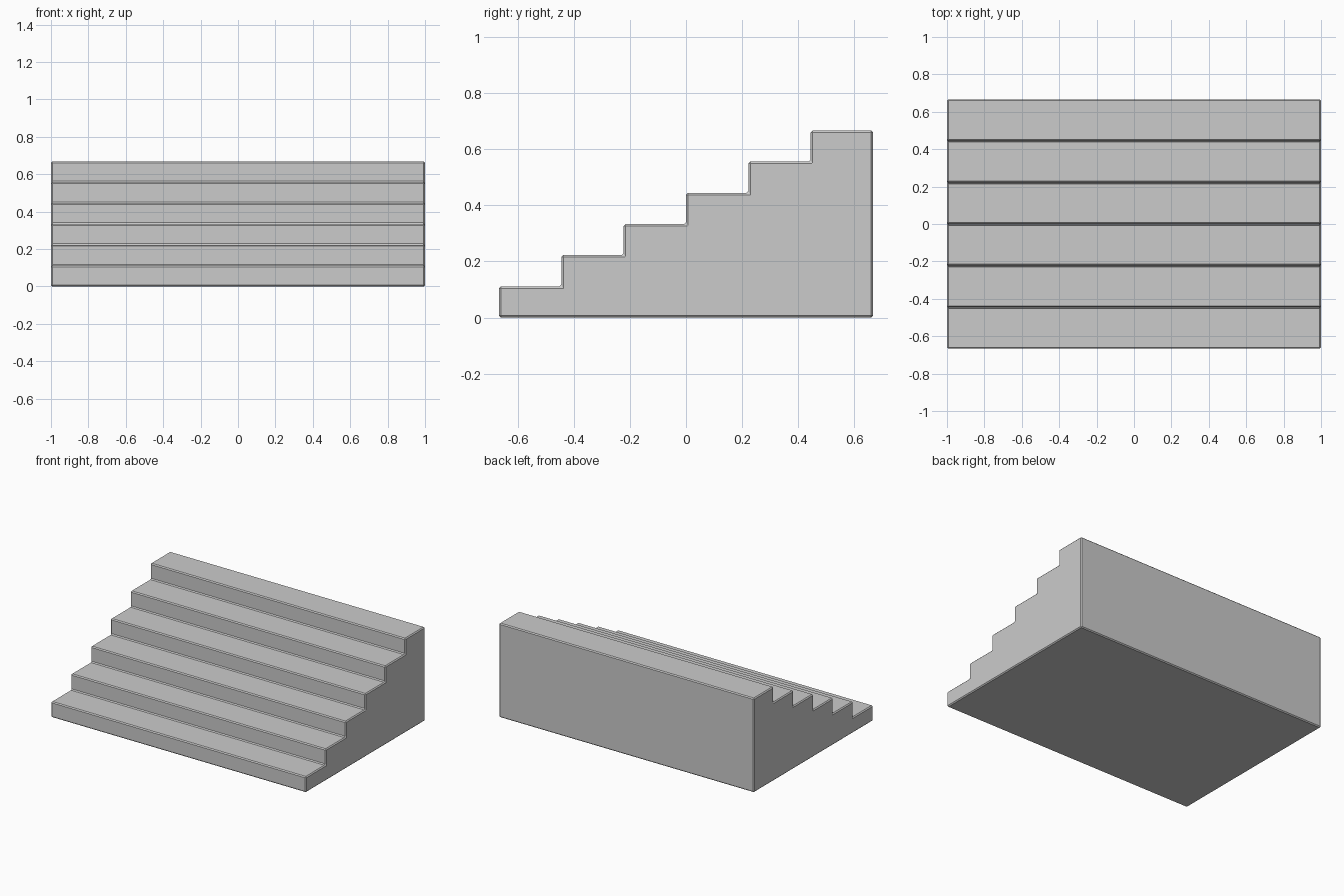
import bpy
import bmesh

if "Cube" in bpy.data.objects:
    bpy.data.objects.remove(bpy.data.objects["Cube"])

STEPS = 6
RUN = 1.333 / STEPS
RISE = 0.667 / STEPS
HALF_DEPTH = 1.333 / 2

# Stepped side profile in the y-z plane
profile = []
for i in range(STEPS):
    y = -HALF_DEPTH + i * RUN
    profile += [(y, i * RISE), (y, (i + 1) * RISE)]
profile += [(HALF_DEPTH, STEPS * RISE), (HALF_DEPTH, 0.0)]

# Extrude the profile across the width
bm = bmesh.new()
side = bm.faces.new([bm.verts.new((-1, y, z)) for y, z in profile])
extruded = bmesh.ops.extrude_face_region(bm, geom=[side])["geom"]
moved = [g for g in extruded if isinstance(g, bmesh.types.BMVert)]
bmesh.ops.translate(bm, verts=moved, vec=(2, 0, 0))
bmesh.ops.recalc_face_normals(bm, faces=bm.faces)

mesh = bpy.data.meshes.new("staircase")
bm.to_mesh(mesh)
bm.free()
staircase = bpy.data.objects.new("staircase", mesh)
bpy.context.collection.objects.link(staircase)

# Thin flat chamfer on every edge
bevel = staircase.modifiers.new("edge_chamfer", "BEVEL")
bevel.width = 0.007
bevel.segments = 1
bevel.limit_method = "ANGLE"
